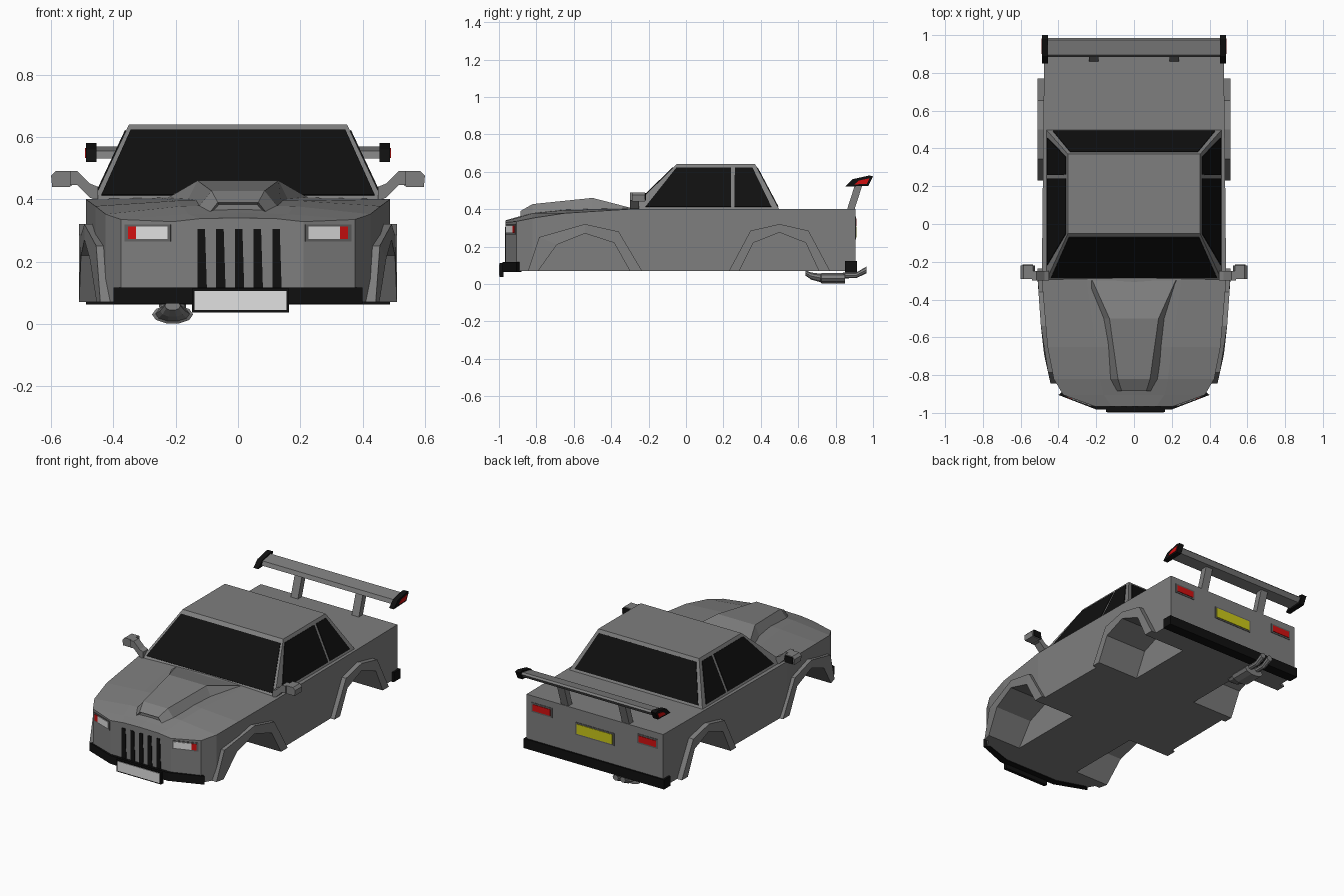
import bpy, bmesh, math
from mathutils import Vector

cube = bpy.data.objects.get("Cube")
if cube:
    bpy.data.objects.remove(cube, do_unlink=True)


def material(name, r, g, b):
    m = bpy.data.materials.new(name)
    m.use_nodes = True
    m.diffuse_color = (r, g, b, 1)
    m.node_tree.nodes["Principled BSDF"].inputs["Base Color"].default_value = (r, g, b, 1)
    return m


GREY = material("body grey", .21, .21, .21)
TRIM = material("trim grey", .12, .12, .12)
BLACK = material("black", .005, .005, .005)
WHITE = material("lamp white", .75, .75, .75)
RED = material("lamp red", .65, .005, .005)
YELLOW = material("plate yellow", .6, .58, .01)


def finish(name, bm, mat):
    bmesh.ops.recalc_face_normals(bm, faces=bm.faces)
    mesh = bpy.data.meshes.new(name)
    bm.to_mesh(mesh)
    bm.free()
    mesh.materials.append(mat)
    ob = bpy.data.objects.new(name, mesh)
    bpy.context.collection.objects.link(ob)
    return ob


def loft(name, sections, mat, intake=False):
    """Skin closed cross-sections and cap both ends."""
    bm = bmesh.new()
    rings = [[bm.verts.new(p) for p in s] for s in sections]
    n = len(rings[0])
    for a, b in zip(rings, rings[1:]):
        for i in range(n):
            j = (i + 1) % n
            bm.faces.new((a[i], a[j], b[j], b[i]))
    bm.faces.new(rings[0])
    end = bm.faces.new(rings[-1])
    if intake:
        bmesh.ops.recalc_face_normals(bm, faces=bm.faces)
        bmesh.ops.inset_individual(bm, faces=[end], thickness=.008, depth=-.015)
    return finish(name, bm, mat)


def prism(name, pts, axis, a, b, mat):
    """Extrude a 2D outline along one axis from a to b."""
    def place(p, t):
        return {"x": (t, p[0], p[1]), "y": (p[0], t, p[1]), "z": (p[0], p[1], t)}[axis]
    return loft(name, [[place(p, t) for p in pts] for t in (a, b)], mat)


def box(name, x0, x1, y0, y1, z0, z1, mat):
    return prism(name, [(x0, y0), (x1, y0), (x1, y1), (x0, y1)], "z", z0, z1, mat)


def panel(name, face, uvs, mat, thick=.004):
    """Thin plate on a four-cornered face, outlined in its u, v coordinates."""
    a, b, c, d = (Vector(p) for p in face)
    normal = (b - a).cross(d - a).normalized()
    if normal.dot((a + c) / 2 - Vector((0, 0, .2))) < 0:
        normal.negate()
    base = [a.lerp(b, u).lerp(d.lerp(c, u), v) for u, v in uvs]
    return loft(name, [[p - normal * .003 for p in base],
                       [p + normal * thick for p in base]], mat)


def rect(u0, u1, v0, v1):
    return [(u0, v0), (u1, v0), (u1, v1), (u0, v1)]


def tube(name, path, mat, sides=10):
    turns = [2 * math.pi * i / sides for i in range(sides)]
    ob = loft(name, [[(x + rx * math.cos(t), y, z + rz * math.sin(t)) for t in turns]
                     for x, y, z, rx, rz in path], mat)
    return ob


# Body shell: y, side x, side top z, shoulder x, shoulder z, centre z
stations = [(.905, .475, .40, .25, .40, .40), (.5, .48, .40, .25, .40, .40),
            (-.3, .488, .40, .25, .405, .41), (-.65, .458, .378, .2, .395, .40),
            (-.82, .425, .352, .18, .378, .382), (-.905, .375, .335, .16, .352, .357),
            (-.965, .21, .328, .12, .338, .34)]
body = loft("body", [[(x, y, .07), (x, y, zt), (s, y, zs), (0, y, zc),
                      (-s, y, zs), (-x, y, zt), (-x, y, .07)]
                     for y, x, zt, s, zs, zc in stations], GREY)

# Wheel wells and arch flares
front_in = [(-.79, .07), (-.69, .21), (-.54, .27), (-.385, .22), (-.30, .07)]
front_out = [(-.845, .07), (-.785, .25), (-.54, .32), (-.36, .28), (-.235, .07)]
rear_in = [(.285, .07), (.36, .22), (.5, .275), (.64, .22), (.71, .07)]
rear_out = [(.23, .07), (.345, .285), (.5, .32), (.655, .285), (.77, .07)]


def flare_x(y):
    if y > -.3:
        return .51
    if y > -.65:
        return .51 - (-.3 - y) * .07
    return .485 - (-.65 - y) * .22


for s, side in ((1, "left"), (-1, "right")):
    for end, inner, outer in (("front", front_in, front_out), ("rear", rear_in, rear_out)):
        well = [(inner[0][0], .03)] + inner + [(inner[-1][0], .03)]
        cutter = prism("well_cutter", well, "x", s * .22, s * .6, GREY)
        cutter.hide_render = True
        mod = body.modifiers.new("well", "BOOLEAN")
        mod.operation, mod.solver, mod.object = "DIFFERENCE", "EXACT", cutter
        bpy.context.view_layer.objects.active = body
        bpy.ops.object.modifier_apply(modifier=mod.name)
        bpy.data.objects.remove(cutter, do_unlink=True)
        loft(f"{side}_{end}_flare",
             [[(s * (flare_x(o[0]) - .06), *o), (s * flare_x(o[0]), *o),
               (s * flare_x(i[0]), *i), (s * (flare_x(i[0]) - .06), *i)]
              for i, o in zip(inner, outer)], GREY)

# Bonnet scoop with recessed intake
scoop = [(-.3, .25, .39, .22, .408), (-.5, .17, .38, .13, .46),
         (-.82, .14, .36, .085, .427), (-.885, .10, .345, .065, .39)]
loft("bonnet_scoop", [[(-b, y, zb), (-t, y, zt), (t, y, zt), (b, y, zb)]
                      for y, b, zb, t, zt in scoop], GREY, intake=True)

# Cabin and glass
low = [(-.465, -.3, .395), (.465, -.3, .395), (.465, .5, .395), (-.465, .5, .395)]
top = [(-.35, -.05, .64), (.35, -.05, .64), (.35, .37, .64), (-.35, .37, .64)]
loft("cabin", [low, top], GREY)
panel("windscreen", (low[0], low[1], top[1], top[0]), rect(.02, .98, .07, .92), BLACK)
panel("rear_window", (low[3], low[2], top[2], top[3]), rect(.03, .97, .07, .92), BLACK)
for s, side, i, j in ((1, "left", 1, 2), (-1, "right", 0, 3)):
    face = (low[i], low[j], top[j], top[i])
    panel(f"{side}_front_window", face, [(.085, .07), (.675, .07), (.69, .92), (.04, .92)], BLACK)
    panel(f"{side}_rear_window", face, [(.70, .07), (.955, .07), (.945, .92), (.735, .92)], BLACK)

    # Door mirrors
    loft(f"{side}_mirror_arm", [[(s * x, y, z + h) for y, h in
                                 ((-.30, 0), (-.25, 0), (-.25, .045), (-.30, .045))]
                                for x, z in ((.45, .395), (.475, .405), (.515, .445), (.54, .445))], GREY)
    prism(f"{side}_mirror", [(s * .525, .45), (s * .535, .49), (s * .585, .49),
                             (s * .6, .475), (s * .597, .44), (s * .54, .44)], "y", -.29, -.22, GREY)
    box(f"{side}_mirror_glass", s * .535, s * .59, -.222, -.215, .445, .485, BLACK)

    # Headlights
    face = ((s * .21, -.965, .07), (s * .375, -.905, .07), (s * .375, -.905, .33), (s * .21, -.965, .33))
    panel(f"{side}_headlight_frame", face, rect(.03, .93, .75, .96), TRIM, .003)
    panel(f"{side}_headlight", face, rect(.09, .70, .78, .93), WHITE, .006)
    panel(f"{side}_indicator", face, rect(.70, .86, .78, .93), RED, .006)

    # Tail lights
    x0, x1 = sorted((s * .295, s * .44))
    box(f"{side}_tail_frame", x0, x1, .90, .908, .30, .36, TRIM)
    box(f"{side}_tail_light", x0 + .012, x1 - .012, .904, .911, .31, .35, RED)

    # Wing supports and end plates
    prism(f"{side}_wing_support", [(.86, .395), (.90, .395), (.945, .535), (.905, .535)],
          "x", s * .187, s * .237, GREY)
    prism(f"{side}_wing_end", [(.85, .52), (.89, .56), (.98, .58), (1, .575), (.975, .525)],
          "x", s * .455, s * .488, BLACK)
    prism(f"{side}_wing_mark", [(.90, .532), (.925, .553), (.982, .565), (.967, .535)],
          "x", s * .486, s * .491, RED)

prism("wing", [(.885, .53), (.895, .555), (.975, .57), (.985, .56), (.965, .535)],
      "x", -.458, .458, GREY)

# Grille slots
for k in range(5):
    x = -.12 + k * .06
    prism(f"grille_slot_{k + 1}", [(x - .01, .305), (x + .014, .305), (x + .02, .115), (x - .01, .115)],
          "y", -.962, -.969, BLACK)

# Bumpers and number plates
prism("front_bumper", [(-.40, -.905), (-.2, -.982), (.2, -.982), (.40, -.905),
                       (.37, -.88), (.19, -.94), (-.19, -.94), (-.37, -.88)], "z", .065, .117, BLACK)
box("front_plate_frame", -.147, .163, -.996, -.975, .037, .113, BLACK)
box("front_plate", -.139, .155, -1, -.994, .045, .105, WHITE)
box("rear_bumper", -.488, .488, .85, .915, .062, .122, BLACK)
box("rear_plate_frame", -.135, .135, .90, .908, .238, .317, TRIM)
box("rear_plate", -.125, .125, .904, .911, .247, .308, YELLOW)

# Exhaust
tube("exhaust_silencer", [(-.21, .64, .058, .025, .015), (-.21, .67, .042, .04, .02),
                          (-.21, .72, .032, .055, .024), (-.21, .725, .03, .066, .03),
                          (-.21, .85, .03, .066, .03)], GREY)
for k, x in enumerate((-.235, -.185)):
    tube(f"exhaust_tip_{k + 1}", [(x, .84, .045, .017, .015), (x, .91, .046, .017, .015),
                                  (x, .965, .075, .02, .018)], GREY, 8)
